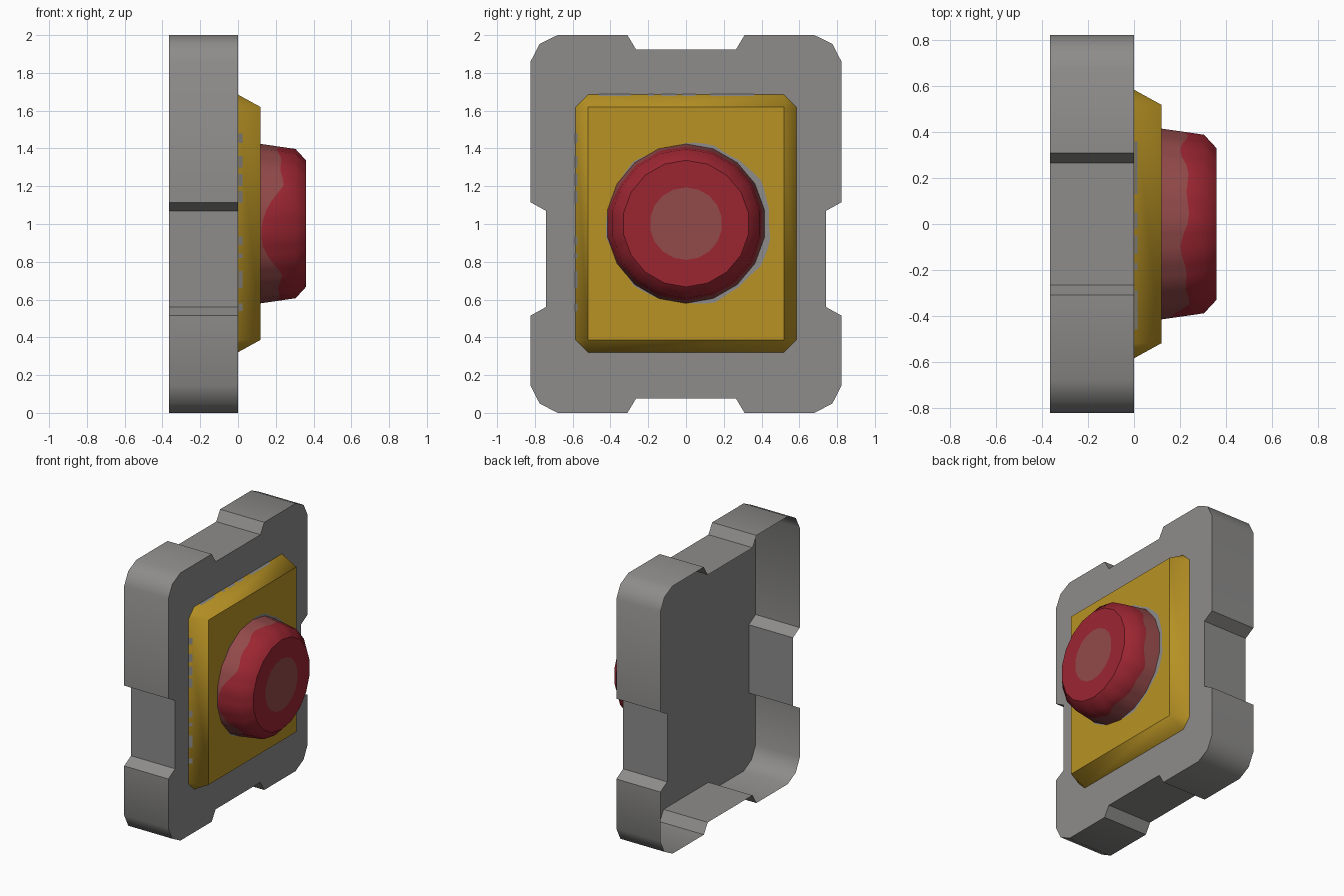
import bpy, math

if "Cube" in bpy.data.objects:
    bpy.data.objects.remove(bpy.data.objects["Cube"])

def material(name, rgb):
    m = bpy.data.materials.new(name)
    m.diffuse_color = (*rgb, 1)
    m.use_nodes = True
    m.node_tree.nodes["Principled BSDF"].inputs["Base Color"].default_value = m.diffuse_color
    return m

GREY = material("housing grey", (0.27, 0.265, 0.26))
YELLOW = material("plate yellow", (0.48, 0.29, 0.018))
RED = material("button red", (0.33, 0.019, 0.031))
WORN = material("worn red", (0.29, 0.067, 0.067))

def build(name, verts, faces, mats, idx=None, angle=45):
    me = bpy.data.meshes.new(name)
    me.from_pydata(verts, [], faces)
    for m in mats:
        me.materials.append(m)
    if idx:
        for p, i in zip(me.polygons, idx):
            p.material_index = i
    ob = bpy.data.objects.new(name, me)
    bpy.context.collection.objects.link(ob)
    bpy.ops.object.select_all(action='DESELECT')
    ob.select_set(True)
    bpy.context.view_layer.objects.active = ob
    if angle:
        bpy.ops.object.shade_smooth_by_angle(angle=math.radians(angle))
    return ob

# Housing: notched outline, closed at the front, open shell at the back
half = [(.265, .075), (.31, 0), (.68, 0), (.775, .05), (.823, .145), (.823, .515),
        (.742, .56), (.742, 1.07), (.823, 1.115), (.823, 1.86), (.775, 1.953),
        (.68, 2), (.31, 2), (.265, 1.925)]
outline = half + [(-y, z) for y, z in reversed(half)]
n = len(outline)
verts = [(x, y, z) for x in (-.365, 0) for y, z in outline]
faces = [(i, (i + 1) % n, n + (i + 1) % n, n + i) for i in range(n)]
faces.append(tuple(range(n, 2 * n)))
build("housing", verts, faces, [GREY])

# Face plate: sloped sides with corner triangles
CZ, HY, HZ, S, TX = 1.003, .585, .682, .066, .12
corners = [(1, -1), (1, 1), (-1, 1), (-1, -1)]
verts, faces = [], []
for sy, sz in corners:
    a = (0, sy * (HY - S), CZ + sz * HZ)
    b = (0, sy * HY, CZ + sz * (HZ - S))
    verts += [a, b] if sy * sz < 0 else [b, a]
    verts.append((TX, sy * (HY - S), CZ + sz * (HZ - S)))
for i in range(4):
    a, b, t = 3 * i, 3 * i + 1, 3 * i + 2
    j = 3 * ((i + 1) % 4)
    faces += [(a, b, t), (b, j, j + 2, t)]
faces.append((2, 5, 8, 11))
build("face_plate", verts, faces, [YELLOW], angle=60)

# Button: 18 sides, each split in three so the worn band can have a ragged edge
SIDES, SUB = 18, 3
N = SIDES * SUB
BZ = 1.002

def ring_dir(k):
    """Point on the unit 18-gon, starting at the top and turning towards +y."""
    s, f = divmod(k, SUB)
    a, b = (2 * math.pi * (s + d) / SIDES for d in (0, 1))
    f /= SUB
    return (math.sin(a) * (1 - f) + math.sin(b) * f,
            math.cos(a) * (1 - f) + math.cos(b) * f)

def wear(k):
    """Forward edge of the worn band; it fades out on the -y side."""
    t = 2 * math.pi * k / N
    x = .225 + .014 * math.sin(5 * t) + .01 * math.sin(11 * t + 1)
    d = abs((t - 1.46 * math.pi + math.pi) % (2 * math.pi) - math.pi)
    return .124 + (x - .124) * min(1, max(0, (d - .12) / .55))

def wall_radius(x):
    return .422 - .027 * (x - TX) / .185

rings = [lambda k: (TX, .422), lambda k: (wear(k), wall_radius(wear(k))),
         lambda k: (.305, .395), lambda k: (.36, .335), lambda k: (.36, .192)]
verts, faces, idx = [], [], []
for ring in rings:
    for k in range(N):
        x, r = ring(k)
        y, z = ring_dir(k)
        verts.append((x, y * r, BZ + z * r))
for q in range(len(rings) - 1):
    for k in range(N):
        m = (k + 1) % N
        faces.append((q * N + k, (q + 1) * N + k, (q + 1) * N + m, q * N + m))
        idx.append(1 if q == 0 else 0)
faces.append(tuple(reversed(range(4 * N, 5 * N))))
idx.append(1)
for f in range(len(faces)):
    faces[f] = tuple(reversed(faces[f]))
build("button", verts, faces, [RED, WORN], idx, angle=40)

# Scuffed ring on the plate around the button, widest on the +y side
verts, faces = [], []
for k in range(N):
    t = 2 * math.pi * k / N
    y, z = ring_dir(k)
    out = .423 + .03 * max(0, math.sin(t)) ** .7 + .008 * math.sin(7 * t + .5)
    for r in (.41, max(.415, out)):
        verts.append((TX + .002, y * r, BZ + z * r))
for k in range(N):
    m = (k + 1) % N
    faces.append((2 * k, 2 * m, 2 * m + 1, 2 * k + 1))
faces = [tuple(reversed(f)) for f in faces]
build("plate_scuff", verts, faces, [GREY], angle=None)

# Chipped paint along the plate's foot, as thin patches on the slopes
verts, faces = [], []

def chip(lo, hi, height, side):
    e, i = .002, S * height / TX
    b = len(verts)
    if side == "left":
        pts = [(e, -HY - e, lo), (height, -HY - e + i, lo),
               (height, -HY - e + i, hi), (e, -HY - e, hi)]
    else:
        z = CZ + HZ + e
        pts = [(e, lo, z), (height, lo, z - i), (height, hi, z - i), (e, hi, z)]
    verts.extend(pts)
    faces.append((b, b + 1, b + 2, b + 3))

for lo, hi in [(1.43, 1.48), (1.30, 1.36), (1.20, 1.265), (1.11, 1.175),
               (.89, .935), (.82, .845), (.66, .75), (.54, .58)]:
    chip(lo, hi, .025, "left")
for lo, hi in [(.13, .36), (-.02, .05), (-.13, -.05), (-.2, -.17), (-.46, -.29)]:
    chip(lo, hi, .016, "top")
build("paint_chips", verts, faces, [GREY], angle=None)
